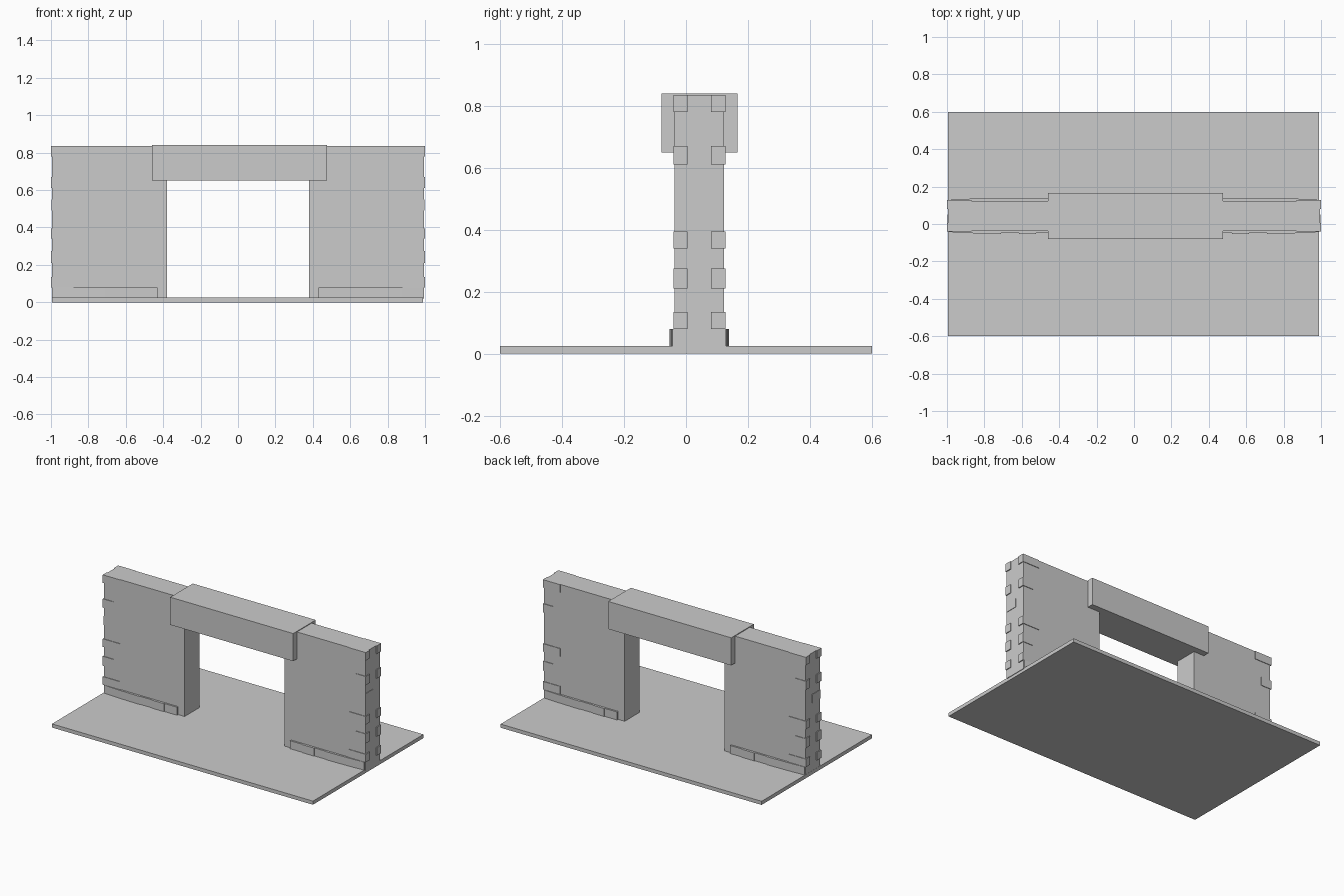
import bpy

if "Cube" in bpy.data.objects:
    bpy.data.objects.remove(bpy.data.objects["Cube"])

YC = 0.043           # centre line of the wall
HALF = 0.08          # half thickness of the wall
FACES = [(0, 3, 2, 1), (4, 5, 6, 7), (0, 1, 5, 4),
         (1, 2, 6, 5), (2, 3, 7, 6), (3, 0, 4, 7)]


def prism(name, outline, z0, z1):
    """Four-cornered prism from a plan outline (counter-clockwise)."""
    verts = [(x, y, z) for z in (z0, z1) for x, y in outline]
    mesh = bpy.data.meshes.new(name)
    mesh.from_pydata(verts, [], FACES)
    obj = bpy.data.objects.new(name, mesh)
    bpy.context.collection.objects.link(obj)
    return obj


def box(name, xs, ys, z0, z1):
    (x0, x1), (y0, y1) = sorted(xs), sorted(ys)
    return prism(name, [(x0, y0), (x1, y0), (x1, y1), (x0, y1)], z0, z1)


# Ground slab
box("ground_slab", (-0.995, 0.99), (-0.6, 0.6), 0, 0.025)

# Lintel over the opening
lintel = box("lintel", (-0.46, 0.475), (-0.079, 0.166), 0.65, 0.84)
bpy.context.view_layer.objects.active = lintel
lintel.select_set(True)
bpy.ops.object.shade_smooth_by_angle()

quoins = [(0.08, 0.135), (0.21, 0.275), (0.34, 0.395),
          (0.61, 0.67), (0.78, 0.835)]
# Footing stones: inner end, outer end, inner and outer projection
footing = [(0.43, 0.525, 0.012, 0.012), (0.525, 0.615, 0.016, 0.016),
           (0.615, 0.71, 0.012, 0.012), (0.71, 0.88, 0.016, 0.012),
           (0.88, 0.99, 0.012, 0.006)]

for s, side in ((-1, "left"), (1, "right")):
    # Wall pier
    box(side + "_wall", (s * 0.38, s * 0.994), (YC - HALF, YC + HALF), 0.02, 0.835)

    # Bricks across the end of the wall
    box(side + "_end_brick", (s * 0.93, s * 0.997), (YC - HALF, 0.05), 0.49, 0.55)

    for t, face in ((-1, "front"), (1, "back")):
        yw = YC + t * HALF
        # Corner stones, alternately long and short
        for i, (z0, z1) in enumerate(quoins):
            length = 0.13 if i % 2 == 0 else 0.08
            box(f"{side}_{face}_corner_stone", (s * (1 - length), s * 1.0),
                (yw + t * 0.004, yw - t * 0.042), z0, z1)
        # Footing stones along the bottom of the wall
        for x0, x1, p0, p1 in footing:
            pts = [(s * x0, yw - t * 0.01), (s * x1, yw - t * 0.01),
                   (s * x1, yw + t * p1), (s * x0, yw + t * p0)]
            if s * t < 0:
                pts.reverse()
            prism(f"{side}_{face}_footing_stone", pts, 0.02, 0.08)
